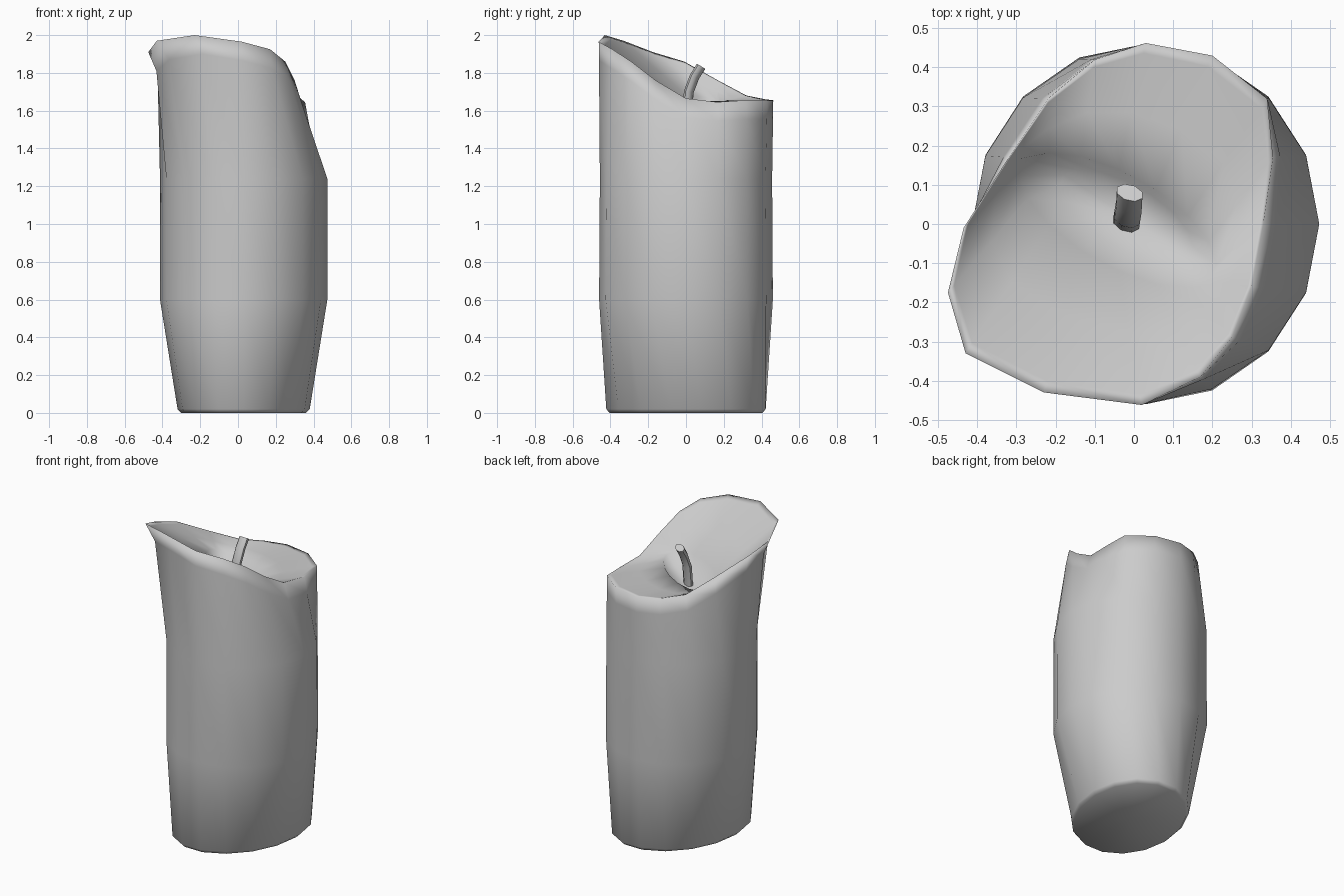
import bpy, bmesh, math
from mathutils import Vector

if "Cube" in bpy.data.objects:
    bpy.data.objects.remove(bpy.data.objects["Cube"])


def loft(name, rings, start=None, end=None):
    """Skin a stack of closed rings; ends close to a centre point or an n-gon."""
    bm = bmesh.new()
    loops = [[bm.verts.new(p) for p in ring] for ring in rings]
    n = len(loops[0])
    for a, b in zip(loops, loops[1:]):
        for i in range(n):
            j = (i + 1) % n
            bm.faces.new((a[i], a[j], b[j], b[i]))
    for loop, tip in ((loops[0], start), (loops[-1], end)):
        if tip is None:
            bm.faces.new(loop)
        else:
            c = bm.verts.new(tip)
            for i in range(n):
                bm.faces.new((loop[i], loop[(i + 1) % n], c))
    bmesh.ops.recalc_face_normals(bm, faces=bm.faces)
    mesh = bpy.data.meshes.new(name)
    bm.to_mesh(mesh)
    bm.free()
    obj = bpy.data.objects.new(name, mesh)
    bpy.context.collection.objects.link(obj)
    return obj


def smooth(obj, degrees):
    bpy.ops.object.select_all(action='DESELECT')
    obj.select_set(True)
    bpy.context.view_layer.objects.active = obj
    bpy.ops.object.shade_smooth_by_angle(angle=math.radians(degrees))


SIDES = 16


def oval(cx, cy, rx, ry, z, shear=0, slope_x=0, slope_y=0):
    """Oval ring, optionally skewed in plan and tilted in height."""
    ring = []
    for i in range(SIDES):
        a = math.pi / 2 - math.tau * i / SIDES
        x = rx * math.cos(a)
        y = ry * math.sin(a) + shear * x
        ring.append(Vector((cx + x, cy + y, z + slope_x * x + slope_y * y)))
    return ring


def blend(a, b, t):
    return [p.lerp(q, t) for p, q in zip(a, b)]


# Slanted, melted rim, clockwise from the back
rim = [Vector(p) for p in (
    (.03, .462, 1.655), (.20, .43, 1.655), (.34, .32, 1.655), (.355, .17, 1.645),
    (.33, .0, 1.665), (.30, -.16, 1.76), (.25, -.29, 1.86), (.17, -.39, 1.925),
    (.02, -.462, 1.965), (-.23, -.43, 2.0), (-.43, -.33, 1.97), (-.475, -.175, 1.91),
    (-.435, -.01, 1.86), (-.32, .17, 1.76), (-.22, .32, 1.68), (-.10, .42, 1.66))]

# Wax wall: tapered skewed foot, full middle, neck below the flared lip
base = oval(.03, 0, .33, .405, .0, shear=.237)
foot = oval(.03, 0, .35, .422, .02, shear=.237)
low = oval(.03, 0, .443, .46, .6)
high = oval(.03, 0, .443, .456, 1.24)
neck = []
for i, (h, r) in enumerate(zip(high, rim)):
    p = h.lerp(r, .55 if 9 <= i <= 12 else .78)
    p.z = r.z - .1
    neck.append(p)

# Melt pool: rounded lip, sloping wall, sunken oval floor around the wick
pool = oval(-.04, .01, .25, .13, 1.665, -.45, -.10, -.2)
floor = oval(-.02, .02, .17, .09, 1.58, -.45, .12, -.15)
lip = blend(rim, pool, .08)
slope = blend(rim, pool, .55)
candle = loft("candle_wax", [base, foot, low, high, neck, rim, lip, slope, pool, floor],
              start=(.03, 0, .0), end=(-.02, .02, 1.575))
smooth(candle, 180)

# Bent wick
path = [((-.02, .0, 1.53), 0), ((-.018, .015, 1.70), .2),
        ((-.013, .045, 1.78), .45), ((-.011, .08, 1.835), .55)]
wick_rings = []
for (x, y, z), tilt in path:
    ring = []
    for i in range(8):
        a = math.tau * (i + .5) / 8
        u, v = .035 * math.cos(a), .025 * math.sin(a) - .008 * math.cos(a)
        ring.append((x + u, y + v * math.cos(tilt), z - v * math.sin(tilt)))
    wick_rings.append(ring)
wick = loft("wick", wick_rings)
smooth(wick, 50)
